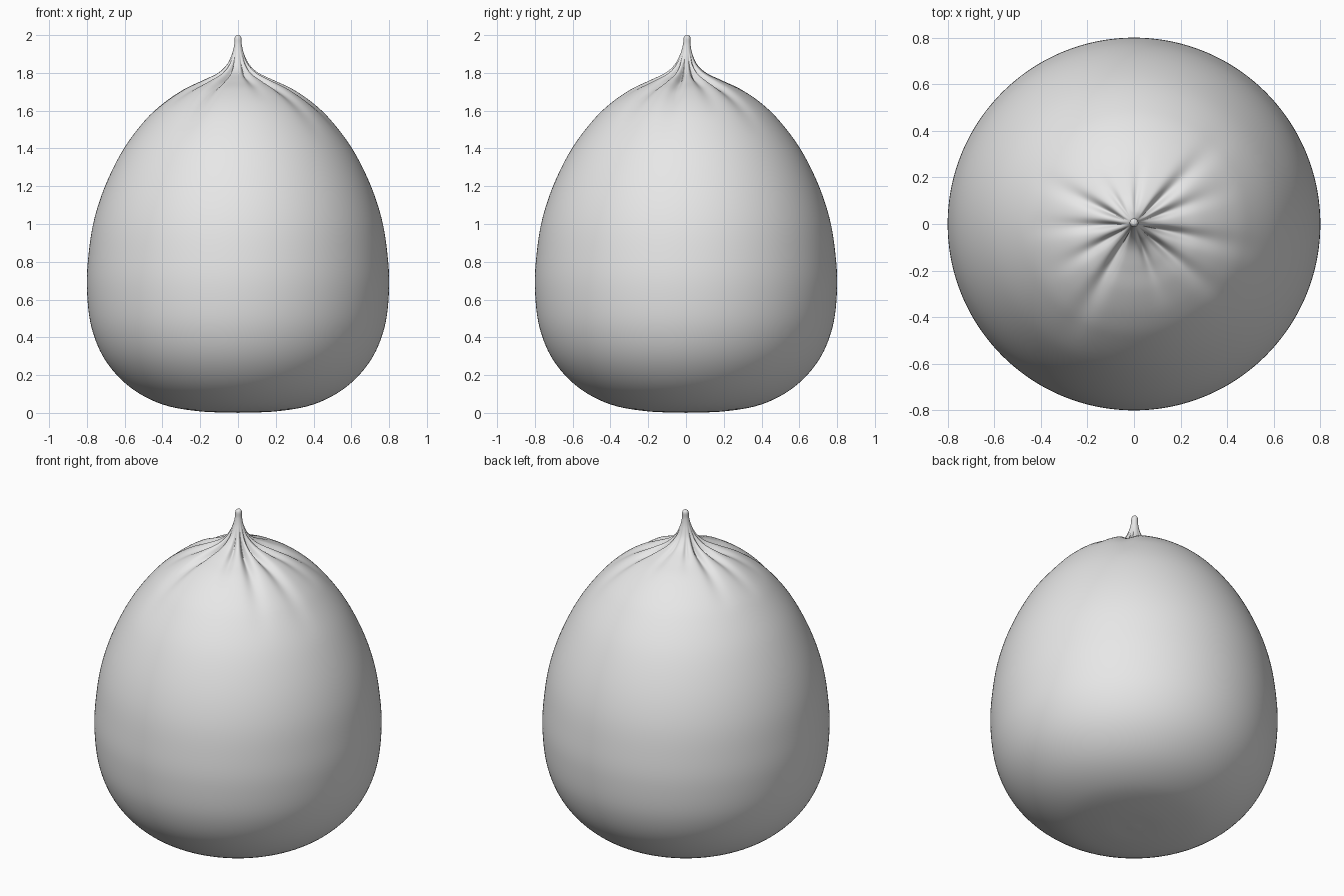
import bpy, bmesh, math
from mathutils import Vector

cube = bpy.data.objects.get("Cube")
if cube:
    bpy.data.objects.remove(cube, do_unlink=True)

SEGMENTS, STEPS = 240, 6

# Outline (radius, height) from the centre of the base to the tip of the stem
OUTLINE = [(0, 0.003), (0.2, 0.008), (0.4, 0.045), (0.57, 0.135), (0.7, 0.275),
           (0.775, 0.45), (0.8, 0.66), (0.79, 0.85), (0.76, 1.03), (0.7, 1.21),
           (0.61, 1.39), (0.5, 1.54), (0.4, 1.635), (0.29, 1.708), (0.19, 1.753),
           (0.11, 1.79), (0.06, 1.84), (0.032, 1.9), (0.02, 1.95), (0.018, 1.985),
           (0.01, 1.998), (0, 2)]

# Gathered folds: angle in degrees, depth, reach from the stem
FOLDS = [(44, 0.05, 0.58), (20, 0.04, 0.5), (-12, 0.05, 0.62), (-40, 0.05, 0.6),
         (-70, 0.035, 0.4), (-120, 0.055, 0.62), (-150, 0.045, 0.45),
         (-178, 0.04, 0.5), (154, 0.045, 0.5), (125, 0.025, 0.3), (85, 0.02, 0.35)]


def smooth_outline(points):
    """Catmull-Rom curve through the outline, mirrored past each pole."""
    p = [Vector(q) for q in points]
    p = [Vector((-p[1].x, p[1].y))] + p + [Vector((-p[-2].x, p[-2].y))]
    out = []
    for a, b, c, d in zip(p, p[1:], p[2:], p[3:]):
        for i in range(STEPS):
            t = i / STEPS
            out.append(0.5 * (2 * b + (c - a) * t + (2 * a - 5 * b + 4 * c - d) * t ** 2
                              + (3 * b - a - 3 * c + d) * t ** 3))
    return out + [p[-2]]


def fold_offset(radius, height, angle):
    """Inward valleys with a slight swell between them, near the stem only."""
    if height < 1.2:
        return 0
    rise = min(1, max(0, (radius - 0.02) / 0.12))
    rise = rise * rise * (3 - 2 * rise)
    total = 0.012 * max(0, 1 - radius / 0.5)
    for degrees, depth, reach in FOLDS:
        gap = math.remainder(angle - math.radians(degrees), math.tau)
        fade = max(0, 1 - radius / reach) ** 1.5
        total -= depth * fade * math.exp(-(gap / 0.12) ** 2)
    return total * rise


# Sack body with its pinched neck and stem, turned around the z axis
curve = smooth_outline(OUTLINE)
bm = bmesh.new()
bottom = bm.verts.new((0, 0, 0))
rings = []
for before, point, after in zip(curve, curve[1:], curve[2:]):
    along = (after - before).normalized()
    outward = Vector((along.y, -along.x))
    lean = 0.006 * max(0, (point.y - 1.85) / 0.15)
    ring = []
    for s in range(SEGMENTS):
        angle = math.tau * s / SEGMENTS
        q = point + outward * fold_offset(point.x, point.y, angle)
        ring.append(bm.verts.new((q.x * math.cos(angle), q.x * math.sin(angle) + lean,
                                  max(0, q.y))))
    rings.append(ring)
top = bm.verts.new((0, 0.006, 2))

for s in range(SEGMENTS):
    n = (s + 1) % SEGMENTS
    bm.faces.new((bottom, rings[0][n], rings[0][s]))
    bm.faces.new((top, rings[-1][s], rings[-1][n]))
    for low, high in zip(rings, rings[1:]):
        bm.faces.new((low[s], low[n], high[n], high[s]))
for face in bm.faces:
    face.smooth = True
bmesh.ops.recalc_face_normals(bm, faces=bm.faces)

mesh = bpy.data.meshes.new("gathered_sack")
bm.to_mesh(mesh)
bm.free()
sack = bpy.data.objects.new("gathered_sack", mesh)
bpy.context.collection.objects.link(sack)

# Plain light grey
grey = bpy.data.materials.new("light_grey")
grey.use_nodes = True
grey.diffuse_color = (0.8, 0.8, 0.8, 1)
grey.node_tree.nodes["Principled BSDF"].inputs["Base Color"].default_value = (0.8, 0.8, 0.8, 1)
mesh.materials.append(grey)
